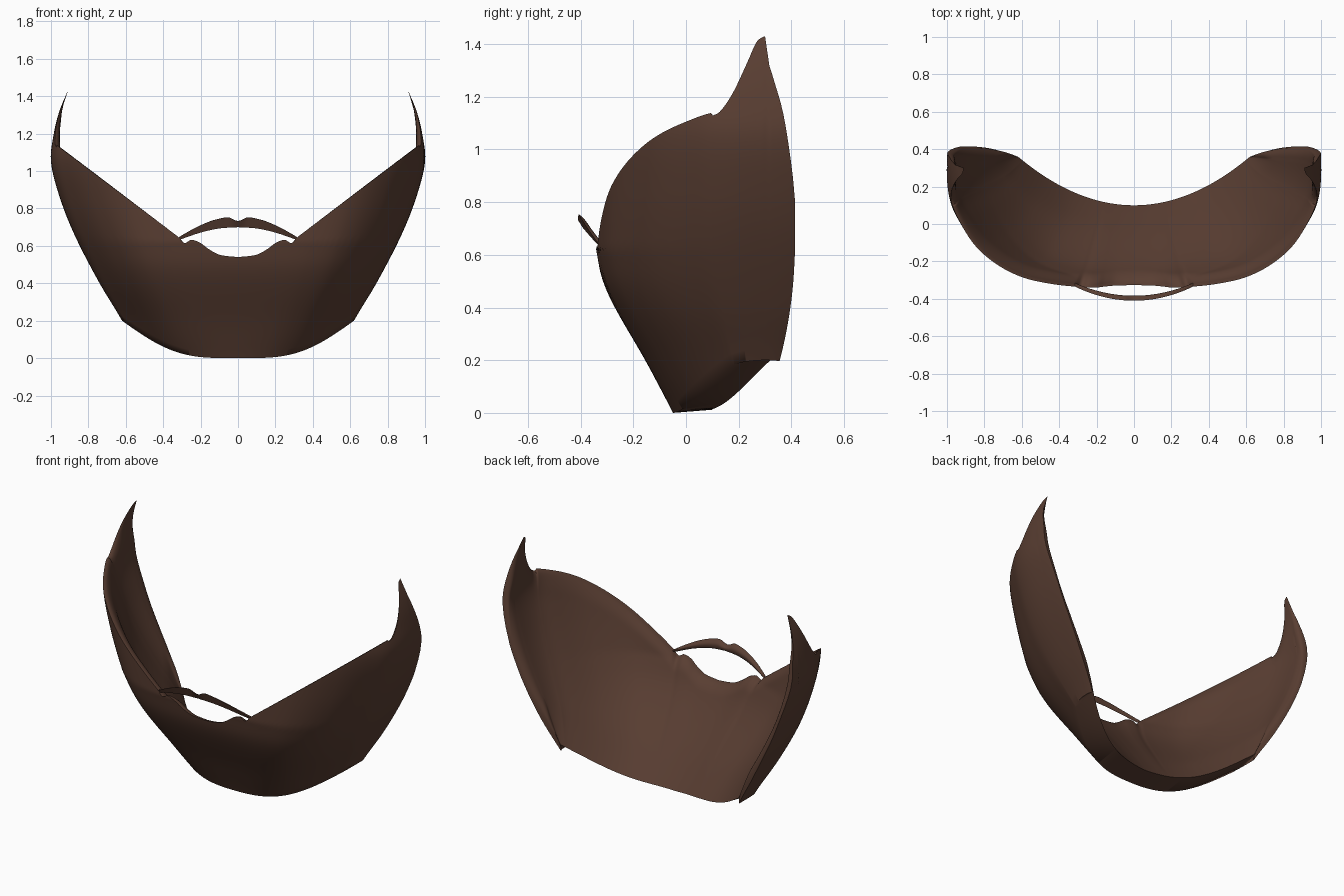
import bpy, bmesh, math

if "Cube" in bpy.data.objects:
    bpy.data.objects.remove(bpy.data.objects["Cube"])

N = 2.5          # superellipse exponent of the jaw plan
C = 0.30         # y of the widest line of the jaw

# Smooth curve through (key, value) points
def curve(points):
    def slope(i):
        a, b = points[max(i - 1, 0)], points[min(i + 1, len(points) - 1)]
        return (b[1] - a[1]) / (b[0] - a[0])

    def f(v):
        if v <= points[0][0]:
            return points[0][1]
        for i in range(len(points) - 1):
            (x0, y0), (x1, y1) = points[i], points[i + 1]
            if v <= x1:
                h = x1 - x0
                t = (v - x0) / h
                return ((2*t**3 - 3*t*t + 1) * y0 + (t**3 - 2*t*t + t) * h * slope(i)
                        + (3*t*t - 2*t**3) * y1 + (t**3 - t*t) * h * slope(i + 1))
        return points[-1][1]
    return f

# Rounded fall-off to zero at an edge
def taper(d, reach):
    u = min(1, max(0, d / reach))
    return math.sqrt(u * (2 - u))

# Closed shell from an outer and an inner grid (columns of rows)
def shell(name, outer, inner, mat):
    bm = bmesh.new()
    o = [[bm.verts.new(p) for p in col] for col in outer]
    n = [[bm.verts.new(p) for p in col] for col in inner]
    last = len(o) - 1
    for i in range(last):
        for j in range(len(o[0]) - 1):
            bm.faces.new((o[i][j], o[i+1][j], o[i+1][j+1], o[i][j+1]))
            bm.faces.new((n[i][j], n[i][j+1], n[i+1][j+1], n[i+1][j]))
        bm.faces.new((o[i][0], n[i][0], n[i+1][0], o[i+1][0]))
        bm.faces.new((o[i][-1], o[i+1][-1], n[i+1][-1], n[i][-1]))
    for j in range(len(o[0]) - 1):
        bm.faces.new((o[0][j], o[0][j+1], n[0][j+1], n[0][j]))
        bm.faces.new((o[last][j], n[last][j], n[last][j+1], o[last][j+1]))
    bmesh.ops.recalc_face_normals(bm, faces=bm.faces)
    me = bpy.data.meshes.new(name)
    bm.to_mesh(me)
    bm.free()
    ob = bpy.data.objects.new(name, me)
    bpy.context.collection.objects.link(ob)
    me.materials.append(mat)
    bpy.ops.object.select_all(action='DESELECT')
    ob.select_set(True)
    bpy.context.view_layer.objects.active = ob
    bpy.ops.object.shade_smooth_by_angle(angle=math.radians(60))
    return ob

brown = bpy.data.materials.new("brown_hair")
brown.diffuse_color = (0.10, 0.048, 0.032, 1)
brown.use_nodes = True
brown.node_tree.nodes["Principled BSDF"].inputs["Base Color"].default_value = brown.diffuse_color

# Jaw profiles by height: half width and front position
width = curve([(0, .52), (.2, .62), (.4, .74), (.65, .87), (.85, .95),
               (1.05, 1.0), (1.2, .985), (1.32, .955), (1.43, .91)])
front = curve([(0, -.05), (.05, -.075), (.2, -.155), (.4, -.27), (.5, -.315), (.62, -.345)])
# Correction that rounds the plan out at the cheek and in at the temple
plan = curve([(-.2, 0), (0, 0), (.33, -.02), (.506, -.035), (.7, .013), (.853, .045),
              (.94, .028), (1, 0)])
# Top edge: lip opening by x, sideburn by depth, back of sideburn by depth
lip = curve([(0, .54), (.1, .553), (.16, .585), (.2, .615), (.25, .632),
             (.28, .616), (.295, .62), (.315, .645)])
burn = curve([(0, 1.43), (.05, 1.41), (.11, 1.33), (.2, 1.215), (.28, 1.145), (.33, 1.128)])
rear = curve([(0, 1.43), (.01, 1.36), (.05, 1.27), (.11, 1.13), (.16, .92), (.177, .8)])

def top_edge(q, s):
    if q < 0:
        return rear(-q)
    if q < .33:
        return burn(q)
    z = .7
    for _ in range(25):
        x = width(z) * s
        z = lip(x) if x < .315 else .645 + (x - .315) * .755
    return z

# Beard: columns swept round the jaw, thick under the chin and thin at the rim
ROWS = 32
outer, inner = [], []
for k in range(-161, 162):
    deg = abs(k) * .6
    a = math.radians(deg)
    side = -1 if k < 0 else 1
    cs = math.cos(a)
    q = math.copysign(abs(cs) ** (2 / N), cs) if abs(cs) > 1e-6 else 0
    s = math.sin(a) ** (2 / N)
    z0, z1 = .2 * s ** 3.7, top_edge(q, s)
    q += plan(q)
    # underside: outer edge and neck edge, meeting behind the jaw corner
    back = min(1, max(0, .3 - q) / .477)
    xb = width(z0) * s / .62
    under = -.05 + .25 * xb ** 2.2 + .16 * back
    neck = max(under, .1 + .26 * xb * xb)
    shift = under - (C - (C - front(z0)) * q)
    edge = taper(q + .177, .12)
    co, ci = [], []
    for j in range(ROWS + 1):
        t = 1 - (1 - j / ROWS) ** 1.4
        z = z0 + (z1 - z0) * t
        x = width(z) * s
        y = C - (C - front(z)) * q + shift * (1 - t) ** 4
        co.append((side * x, y, z))
        rim = taper(1 - t, .12)
        th = ((neck - under) * (1 - t) + .05 * t * max(0, q)) * rim
        dx = .04 * s * rim * edge * min(1, t * 5) * min(1, max(.15, (1.43 - z) / .3))
        ci.append((side * (x - dx), y + th, z + (.012 + .025 * xb) * (1 - t)))
    outer.append(co)
    inner.append(ci)
shell("beard", outer, inner, brown)

# Moustache: a thin bowed blade in front of the lip
upper = curve([(0, .732), (.02, .738), (.05, .752), (.1, .745), (.16, .727),
               (.24, .69), (.315, .647)])
lower = curve([(0, .70), (.1, .693), (.2, .671), (.315, .632)])
outer, inner = [], []
for k in range(-42, 43):
    x = k * .0075
    lo, hi = lower(abs(x)), upper(abs(x))
    bow = 1 - (x / .315) ** 2
    co, ci = [], []
    for j in range(9):
        t = j / 8
        z = lo + (hi - lo) * t
        th = .002 + .013 * math.sin(math.pi * t)
        y = -.327 - .008 * t - (.063 + .012 * t) * bow
        co.append((x, y, z))
        ci.append((x, y + th, z + th * .3))
    outer.append(co)
    inner.append(ci)
shell("moustache", outer, inner, brown)
